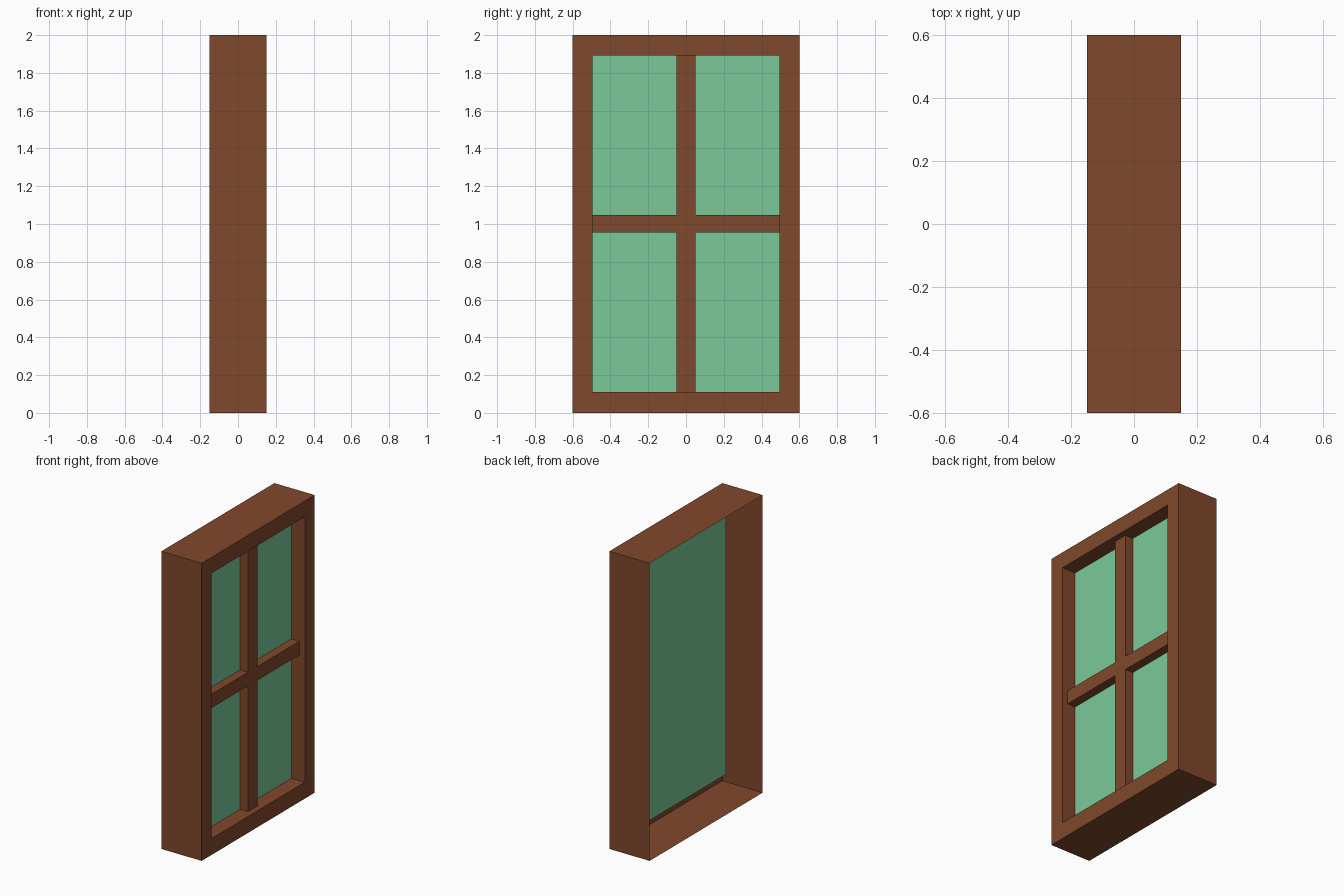
import bpy, bmesh

if "Cube" in bpy.data.objects:
    bpy.data.objects.remove(bpy.data.objects["Cube"])


def material(name, color):
    m = bpy.data.materials.new(name)
    m.diffuse_color = color
    m.use_nodes = True
    m.node_tree.nodes["Principled BSDF"].inputs["Base Color"].default_value = m.diffuse_color
    return m


def add_object(name, bm, mat):
    mesh = bpy.data.meshes.new(name)
    bm.to_mesh(mesh)
    bm.free()
    mesh.materials.append(mat)
    obj = bpy.data.objects.new(name, mesh)
    bpy.context.collection.objects.link(obj)
    return obj


def ring(bm, x, half_y, z0, z1):
    """Rectangle of four vertices, counter-clockwise seen from +x."""
    return [bm.verts.new((x, y, z)) for y, z in
            ((-half_y, z0), (half_y, z0), (half_y, z1), (-half_y, z1))]


def box(name, lo, hi, mat):
    bm = bmesh.new()
    bmesh.ops.create_cube(bm, size=1)
    for v in bm.verts:
        v.co = [(a + b) / 2 + c * (b - a) for a, b, c in zip(lo, hi, v.co)]
    return add_object(name, bm, mat)


wood = material("wood", (0.216, 0.065, 0.025, 1))
green = material("green_glass", (0.195, 0.59, 0.32, 1))

IN_Y, IN_Z0, IN_Z1 = 0.495, 0.11, 1.893   # opening
GLASS_X, BAR_X = 0.05, 0.11

# Frame: thin casing open at the back, front border, reveals back to the glass
bm = bmesh.new()
rings = [ring(bm, -0.15, 0.6, 0, 2), ring(bm, 0.15, 0.6, 0, 2),
         ring(bm, 0.15, IN_Y, IN_Z0, IN_Z1), ring(bm, GLASS_X, IN_Y, IN_Z0, IN_Z1)]
for a, b in zip(rings, rings[1:]):
    for i in range(4):
        j = (i + 1) % 4
        bm.faces.new((a[i], a[j], b[j], b[i]))
add_object("window_frame", bm, wood)

# Glass: single sheet
bm = bmesh.new()
bm.faces.new(ring(bm, GLASS_X, IN_Y, IN_Z0, IN_Z1))
add_object("glass_pane", bm, green)

# Crossing glazing bars in front of the glass
back = GLASS_X + 0.0005
box("vertical_bar", (back, -0.05, IN_Z0), (BAR_X, 0.05, IN_Z1), wood)
for name, y0, y1 in (("left_bar", -IN_Y, -0.05), ("right_bar", 0.05, IN_Y)):
    box(name, (back, y0, 0.955), (BAR_X, y1, 1.047), wood)
